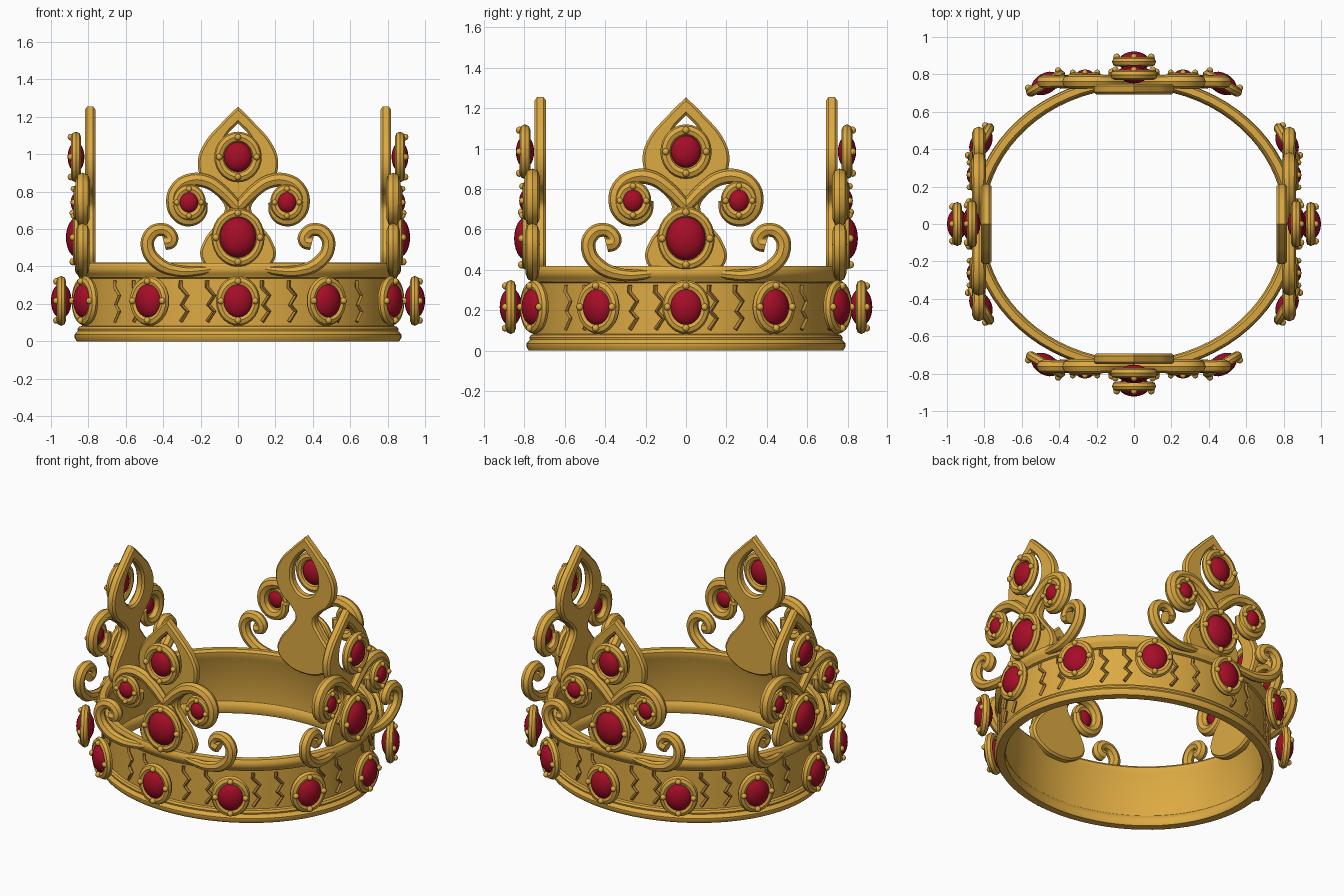
import bpy, bmesh, math
from mathutils import Matrix, Vector

if "Cube" in bpy.data.objects:
    bpy.data.objects.remove(bpy.data.objects["Cube"])


def material(name, color):
    m = bpy.data.materials.new(name)
    m.diffuse_color = (*color, 1)
    m.use_nodes = True
    m.node_tree.nodes["Principled BSDF"].inputs["Base Color"].default_value = m.diffuse_color
    return m


GOLD = material("gold", (0.72, 0.40, 0.055))
RUBY = material("ruby", (0.38, 0.004, 0.02))
BRONZE = material("dark_gold", (0.45, 0.22, 0.04))
SQUASH = 0.903  # the crown is slightly oval


def add_mesh(name, mesh, mat, matrix=Matrix()):
    mesh.materials.clear()
    mesh.materials.append(mat)
    ob = bpy.data.objects.new(name, mesh)
    ob.matrix_world = matrix
    bpy.context.collection.objects.link(ob)
    bpy.ops.object.select_all(action='DESELECT')
    ob.select_set(True)
    bpy.context.view_layer.objects.active = ob
    bpy.ops.object.shade_smooth_by_angle(angle=math.radians(35))
    return ob


def bm_mesh(name, bm):
    bmesh.ops.recalc_face_normals(bm, faces=bm.faces)
    me = bpy.data.meshes.new(name)
    bm.to_mesh(me)
    bm.free()
    return me


def curve_mesh(name, cu):
    ob = bpy.data.objects.new(name, cu)
    bpy.context.collection.objects.link(ob)
    dg = bpy.context.evaluated_depsgraph_get()
    me = bpy.data.meshes.new_from_object(ob.evaluated_get(dg))
    bpy.data.objects.remove(ob)
    return me


def lathe(bm, profile, segs, closed=True):
    rings = [[bm.verts.new((r * math.sin(2 * math.pi * i / segs),
                            -r * math.cos(2 * math.pi * i / segs), z))
              for r, z in profile] for i in range(segs)]
    n = len(profile)
    for i in range(segs):
        a, b = rings[i], rings[(i + 1) % segs]
        for j in range(n if closed else n - 1):
            k = (j + 1) % n
            bm.faces.new((a[j], b[j], b[k], a[k]))


def tube_mesh(name, pts, depth=0.0, kind='BEZIER', res=2):
    """Tube through (x, z, radius) points lying in the plane y = -depth."""
    cu = bpy.data.curves.new(name, 'CURVE')
    cu.dimensions = '3D'
    cu.bevel_depth, cu.bevel_resolution = 1.0, res
    cu.resolution_u, cu.use_fill_caps = 5, True
    sp = cu.splines.new(kind)
    target = sp.bezier_points if kind == 'BEZIER' else sp.points
    target.add(len(pts) - 1)
    for p, (x, z, r) in zip(target, pts):
        p.co = (x, -depth, z) if kind == 'BEZIER' else (x, -depth, z, 1)
        p.radius = r
        if kind == 'BEZIER':
            p.handle_left_type = p.handle_right_type = 'AUTO'
    return curve_mesh(name, cu)


def jewel(name, matrix, w, h, d, ring, tube, ball):
    """Oval ruby in a gold ring with four bead prongs, facing local -y."""
    bm = bmesh.new()
    bmesh.ops.create_uvsphere(bm, u_segments=20, v_segments=12, radius=1,
                              matrix=Matrix.Diagonal((w, d, h, 1)))
    add_mesh(name + "_ruby", bm_mesh(name, bm), RUBY, matrix)
    bm = bmesh.new()
    circ = [(ring + tube * math.cos(t * math.pi / 4), tube * math.sin(t * math.pi / 4))
            for t in range(8)]
    lathe(bm, circ, 28)
    bmesh.ops.transform(bm, verts=bm.verts, matrix=Matrix.Diagonal((1, 1, h / w, 1))
                        @ Matrix.Rotation(math.pi / 2, 4, 'X'))
    for k in range(4):
        a = k * math.pi / 2
        bmesh.ops.create_uvsphere(bm, u_segments=10, v_segments=6, radius=ball, matrix=Matrix.Translation(
            (ring * math.cos(a), -tube, ring * h / w * math.sin(a))))
    add_mesh(name + "_setting", bm_mesh(name, bm), GOLD, matrix)


# Band with thick rounded rims at the top and bottom
bm = bmesh.new()
lathe(bm, [(0.81, 0.0), (0.862, 0.0), (0.875, 0.02), (0.875, 0.035), (0.856, 0.055), (0.858, 0.065),
           (0.85, 0.078), (0.834, 0.082), (0.834, 0.335), (0.85, 0.34), (0.855, 0.352),
           (0.864, 0.362), (0.872, 0.378), (0.872, 0.4), (0.86, 0.418), (0.825, 0.42),
           (0.812, 0.405), (0.812, 0.365), (0.822, 0.35), (0.822, 0.075), (0.81, 0.06),
           (0.804, 0.04), (0.804, 0.012)], 72)
bmesh.ops.scale(bm, vec=(1, SQUASH, 1), verts=bm.verts)
add_mesh("band", bm_mesh("band", bm), GOLD)

# Twelve band jewels, with two zigzag ornaments in each gap
zigzag = tube_mesh("zigzag", [(-0.018, 0.325, 0.011), (-0.02, 0.29, 0.011), (0.02, 0.245, 0.011),
                              (-0.012, 0.195, 0.011), (0.02, 0.16, 0.011), (-0.018, 0.105, 0.011)],
                   0, 'POLY', 0)


def on_oval(r, angle, z=0.0):
    return Matrix.Translation((r * math.sin(angle), -r * (0.918 if r > 0.9 else SQUASH)
                               * math.cos(angle), z)) @ Matrix.Rotation(angle, 4, 'Z')


for i in range(36):
    a = math.radians(i * 10)
    if i % 3 == 0:
        jewel("band_jewel", on_oval(0.945, a, 0.216), 0.083, 0.094, 0.055, 0.092, 0.026, 0.018)
    else:
        add_mesh("zigzag_ornament", zigzag.copy(), BRONZE, on_oval(0.845, a))

# Finial plate: pointed head with a drop-shaped hole, narrow neck, rounded foot
def drop_outline(cu, pts, sharp):
    sp = cu.splines.new('BEZIER')
    sp.use_cyclic_u = True
    sp.resolution_u = 6
    full = pts + [(-x, z) for x, z in reversed(pts) if abs(x) > 1e-6]
    sp.bezier_points.add(len(full) - 1)
    for p, (x, z) in zip(sp.bezier_points, full):
        p.co = (x, z, 0)
        p.handle_left_type = p.handle_right_type = 'VECTOR' if z == sharp else 'AUTO'


cu = bpy.data.curves.new("plate", 'CURVE')
cu.dimensions, cu.fill_mode = '2D', 'BOTH'
cu.extrude, cu.bevel_depth, cu.bevel_resolution, cu.offset = 0.016, 0.012, 0, -0.012
drop_outline(cu, [(0, 1.255), (0.09, 1.165), (0.185, 1.05), (0.215, 0.95), (0.18, 0.84), (0.10, 0.765),
                  (0.07, 0.71), (0.11, 0.635), (0.18, 0.54), (0.2, 0.45), (0.13, 0.375), (0, 0.345)], 1.255)
drop_outline(cu, [(0, 1.165), (0.06, 1.1), (0.095, 1.0), (0.075, 0.91), (0, 0.865)], 1.165)
plate = curve_mesh("plate", cu)
plate.transform(Matrix.Rotation(math.pi / 2, 4, 'X'))

# Right-hand scrolls as (x, z, radius); mirrored for the left
UPPER = [(-0.14, 0.56, 0.012), (-0.06, 0.65, 0.025), (0.02, 0.735, 0.032), (0.09, 0.805, 0.035),
         (0.17, 0.855, 0.037), (0.26, 0.858, 0.038), (0.325, 0.815, 0.038), (0.346, 0.74, 0.038),
         (0.32, 0.675, 0.036), (0.26, 0.648, 0.034), (0.2, 0.68, 0.03), (0.187, 0.745, 0.026)]
LOWER = [(0.1, 0.395, 0.01), (0.2, 0.378, 0.024), (0.33, 0.378, 0.032), (0.43, 0.42, 0.036),
         (0.483, 0.5, 0.036), (0.468, 0.57, 0.036), (0.415, 0.598, 0.034), (0.366, 0.577, 0.034),
         (0.358, 0.535, 0.036), (0.395, 0.525, 0.038)]

# Four finials: front, right, back, left
for i in range(4):
    dist = 0.79 if i % 2 else 0.721
    base = Matrix.Rotation(i * math.pi / 2, 4, 'Z') @ Matrix.Translation((0, -dist, 0))
    add_mesh("finial_plate", plate.copy(), GOLD, base)
    for s in (-1, 1):
        for name, pts in (("upper_scroll", UPPER), ("lower_scroll", LOWER)):
            path = [(x * s, z, r) for x, z, r in pts]
            add_mesh(name, tube_mesh(name, path, 0.04), GOLD, base)
        jewel("scroll_jewel", base @ Matrix.Translation((0.262 * s, -0.065, 0.742)),
              0.053, 0.058, 0.04, 0.066, 0.024, 0.016)
    jewel("top_jewel", base @ Matrix.Translation((0, -0.076, 0.985)),
          0.075, 0.08, 0.045, 0.1, 0.027, 0.018)
    jewel("centre_jewel", base @ Matrix.Translation((0, -0.068, 0.555)),
          0.098, 0.108, 0.062, 0.118, 0.024, 0.019)
